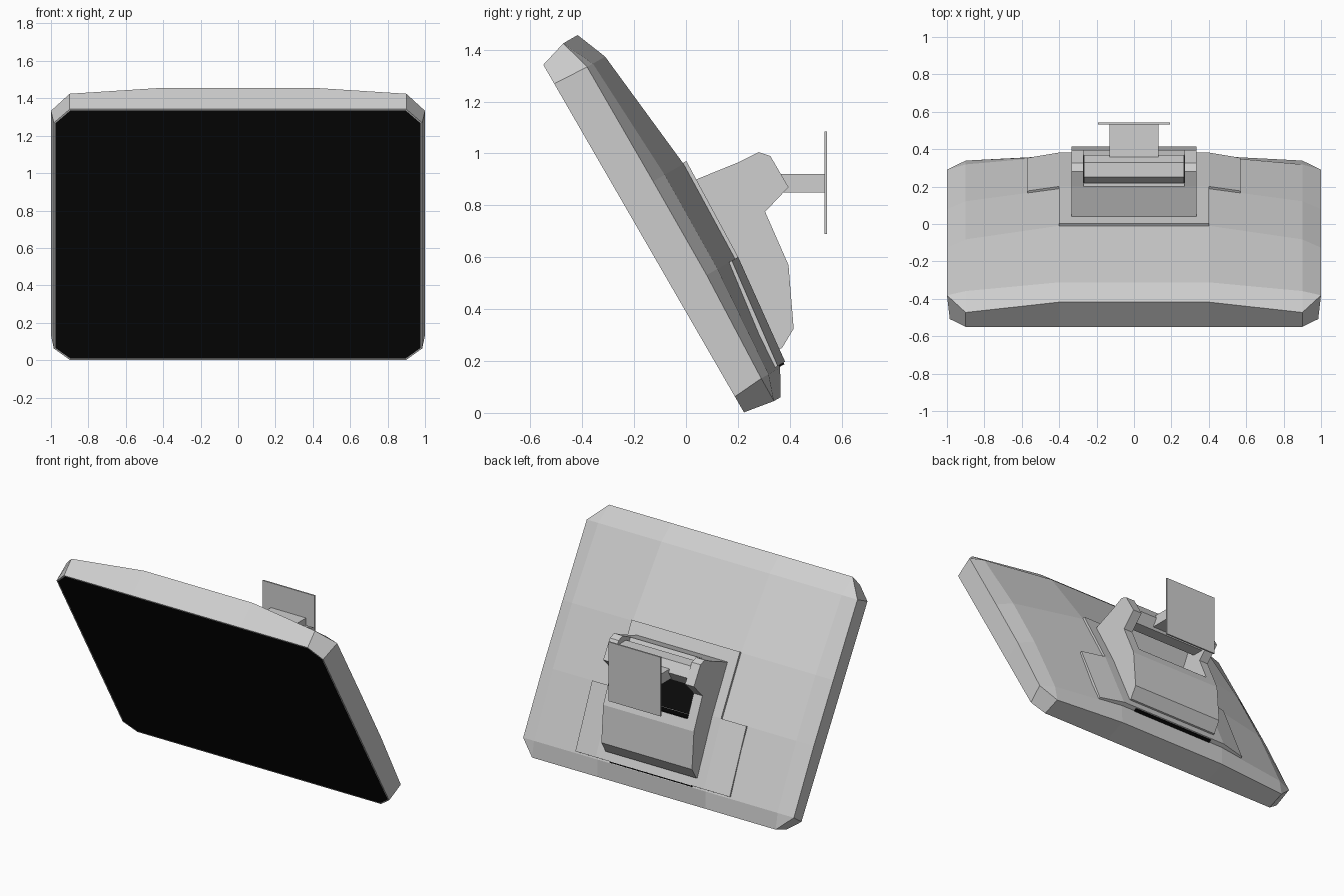
import bpy, bmesh, math

if "Cube" in bpy.data.objects:
    bpy.data.objects.remove(bpy.data.objects["Cube"])

TILT = math.radians(30)
S, C = math.sin(TILT), math.cos(TILT)


def mat(name, v):
    m = bpy.data.materials.new(name)
    m.diffuse_color = (v, v, v, 1)
    m.use_nodes = True
    m.node_tree.nodes["Principled BSDF"].inputs["Base Color"].default_value = m.diffuse_color
    return m


GREY = mat("light grey casing", 0.62)
BLACK = mat("black glass", 0.003)


def loc(x, v, d):
    """Tilted panel coordinates: v up along the screen, d depth behind it."""
    return (x, 0.22 - v * S + d * C, v * C + d * S)


def finish(bm, name, mats):
    bmesh.ops.recalc_face_normals(bm, faces=bm.faces)
    me = bpy.data.meshes.new(name)
    bm.to_mesh(me)
    bm.free()
    for m in mats:
        me.materials.append(m)
    ob = bpy.data.objects.new(name, me)
    bpy.context.collection.objects.link(ob)
    return ob


def prism(name, profile, x0, x1, m=GREY):
    """Side profile in (y, z) extruded across x."""
    bm = bmesh.new()
    a = [bm.verts.new((x0, y, z)) for y, z in profile]
    b = [bm.verts.new((x1, y, z)) for y, z in profile]
    n = len(a)
    bm.faces.new(a)
    bm.faces.new(b[::-1])
    for i in range(n):
        bm.faces.new((a[i], a[(i + 1) % n], b[(i + 1) % n], b[i]))
    return finish(bm, name, [m])


def tilted(name, vd, x0, x1, m=GREY):
    """Same, with the profile given in tilted (v, d)."""
    return prism(name, [loc(0, v, d)[1:] for v, d in vd], x0, x1, m)


# --- screen casing: bulged back grid, front ring, inset black glass
xs = [-1, -0.9, -0.4, 0.4, 0.9, 1]
rows = [-0.02, 0.08, 0.53, 0.946, 1.455, 1.58]
depth = {0.4: [0.156, 0.211, 0.270, 0.281, 0.226, 0.176],
         0.9: [0.126, 0.160, 0.192, 0.197, 0.172, 0.112],
         1: [0, 0.127, 0.144, 0.146, 0.146, 0]}
front_v = [0, 0.07, 0.53, 0.946, 1.463, 1.547]
bm = bmesh.new()
grid, front = {}, {}
for i, x in enumerate(xs):
    for j, v in enumerate(rows):
        if abs(x) == 1 and j in (0, 5):
            continue  # cut corners
        grid[i, j] = bm.verts.new(loc(x, v, depth[abs(x)][j]))
        if i in (0, 5) or j in (0, 5):
            fx = max(-0.985, min(0.985, x))
            front[grid[i, j]] = bm.verts.new(loc(fx, front_v[j], 0.004))
for i in range(5):
    for j in range(5):
        keys = [(i, j), (i + 1, j), (i + 1, j + 1), (i, j + 1)]
        bm.faces.new([grid[k] for k in keys if k in grid])
rim = [e for e in bm.edges if e.is_boundary]
ring = []
for e in rim:
    a, b = e.verts
    f = bm.faces.new((a, b, front[b], front[a]))
    ring += [k for k in f.edges if k.verts[0] in front.values() and k.verts[1] in front.values()]
glass = bmesh.ops.contextual_create(bm, geom=ring)["faces"]
bmesh.ops.recalc_face_normals(bm, faces=bm.faces)
bmesh.ops.inset_region(bm, faces=glass, thickness=0.009)
for f in glass:
    f.material_index = 1
finish(bm, "screen_casing", [GREY, BLACK])

# --- raised T-shaped back cover: narrow top, wide folded bottom
tilted("back_cover_top", [(0.53, 0.22), (0.53, 0.284), (0.95, 0.296), (0.95, 0.22)], -0.4, 0.4)
bm = bmesh.new()
cols = [(-0.57, 0.206, 0.256), (-0.4, 0.239, 0.284), (0.4, 0.239, 0.284), (0.57, 0.206, 0.256)]
top = [(bm.verts.new(loc(x, 0.09, a)), bm.verts.new(loc(x, 0.53, b))) for x, a, b in cols]
faces = [bm.faces.new((p[0], q[0], q[1], p[1])) for p, q in zip(top, top[1:])]
ext = bmesh.ops.extrude_face_region(bm, geom=faces, use_keep_orig=True)["geom"]
bmesh.ops.translate(bm, verts=[g for g in ext if isinstance(g, bmesh.types.BMVert)],
                    vec=(0, -0.05 * C, -0.05 * S))
finish(bm, "back_cover_bottom", [GREY])
tilted("bottom_vent", [(0.083, 0.206), (0.083, 0.232), (0.0905, 0.232), (0.0905, 0.206)], -0.3, 0.3, BLACK)

# --- arm housing: two side cheeks, lower block, upper bridge
cheek = [(0.03, 0.85), (0.04, 0.9), (0.2, 0.965), (0.28, 1.005), (0.325, 0.99), (0.395, 0.87),
         (0.305, 0.775), (0.395, 0.57), (0.415, 0.325), (0.37, 0.25), (0.34, 0.24)]
for side, s in (("left", -1), ("right", 1)):
    prism("arm_cheek_" + side, cheek, s * 0.27, s * 0.335)
prism("arm_lower_block", [(0.395, 0.57), (0.415, 0.325), (0.37, 0.25), (0.34, 0.24),
                          (0.18, 0.55), (0.37, 0.627)], -0.27, 0.27)
prism("arm_upper_bridge", [(0.03, 0.85), (0.04, 0.9), (0.2, 0.965), (0.22, 0.93),
                           (0.13, 0.75), (0.08, 0.75)], -0.27, 0.27)

# --- dark opening between the cheeks
prism("opening_floor", [(0.18, 0.55), (0.365, 0.625), (0.365, 0.631), (0.18, 0.557)], -0.269, 0.269, BLACK)
tilted("opening_back", [(0.5, 0.29), (0.5, 0.298), (0.72, 0.298), (0.72, 0.29)], -0.269, 0.269, BLACK)

# --- hinge bar, mounting arm and wall plate
hexagon = [(0.29 + 0.08 * math.cos(math.radians(a)), 0.9 + 0.075 * math.sin(math.radians(a)))
           for a in range(0, 360, 60)]
prism("hinge_bar", hexagon, -0.268, 0.268)
prism("mount_arm", [(0.3, 0.85), (0.535, 0.85), (0.535, 0.92), (0.3, 0.92)], -0.13, 0.13)
prism("wall_plate", [(0.533, 0.69), (0.543, 0.69), (0.543, 1.085), (0.533, 1.085)], -0.192, 0.192)
